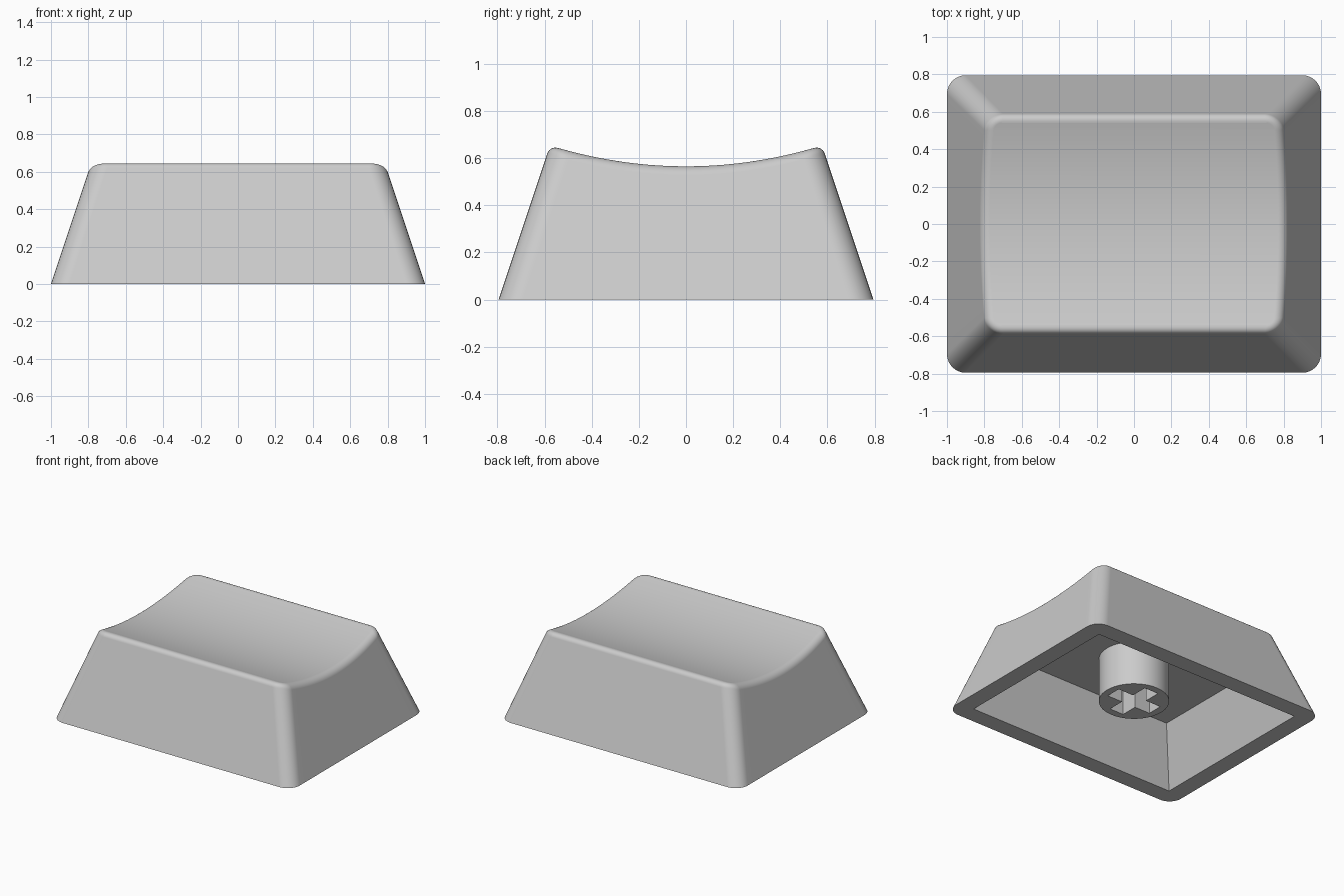
import bpy, bmesh, math

if "Cube" in bpy.data.objects:
    bpy.data.objects.remove(bpy.data.objects["Cube"])

HX, HY = 1.0, 0.795        # half sizes at the base
CORNER = 0.10              # vertical corner radius
FILLET = 0.055             # rounding of the top edge
SLOPE = 1 / 3              # inward lean of the walls
CEILING = 0.42             # height of the hollow inside

grey = bpy.data.materials.new("light grey plastic")
grey.diffuse_color = (0.6, 0.6, 0.6, 1)
grey.use_nodes = True
grey.node_tree.nodes["Principled BSDF"].inputs["Base Color"].default_value = grey.diffuse_color


def dish(y):
    """Height of the scooped top surface."""
    return 0.565 + 0.265 * y * y


def finish(bm, name):
    bmesh.ops.recalc_face_normals(bm, faces=bm.faces)
    mesh = bpy.data.meshes.new(name)
    bm.to_mesh(mesh)
    bm.free()
    mesh.materials.append(grey)
    obj = bpy.data.objects.new(name, mesh)
    bpy.context.collection.objects.link(obj)
    bpy.ops.object.select_all(action='DESELECT')
    obj.select_set(True)
    bpy.context.view_layer.objects.active = obj
    bpy.ops.object.shade_smooth_by_angle(angle=math.radians(35))
    weighted = obj.modifiers.new("flat walls", 'WEIGHTED_NORMAL')
    weighted.keep_sharp = True
    return obj


def loop(bm, points):
    return [bm.verts.new(p) for p in points]


def bridge(bm, a, b):
    n = len(a)
    for i in range(n):
        j = (i + 1) % n
        bm.faces.new((a[i], a[j], b[j], b[i]))


def fill_between(bm, a, b):
    """Flat face with a hole, between two loops."""
    edges = [bm.edges.get((l[i - 1], l[i])) for l in (a, b) for i in range(len(l))]
    bmesh.ops.triangle_fill(bm, use_beauty=True, edges=edges, normal=(0, 0, -1))


# Right half of the rounded outline: (position along side, outward direction)
outline = []
for k in range(9):
    a = math.radians(-90 + 90 * k / 8)
    outline.append((-1, math.cos(a), math.sin(a)))
outline += [(-1 + 2 * k / 20, 1, 0) for k in range(1, 20)]
for k in range(9):
    a = math.radians(90 * k / 8)
    outline.append((1, math.cos(a), math.sin(a)))

lean = math.atan(SLOPE)


def ring(bm, t=None):
    """Base ring, or a ring at angle t around the top fillet."""
    right = []
    for f, nx, ny in outline:
        y = f * 0.55
        for _ in range(5):
            zc = 0 if t is None else dish(y) - FILLET
            inset = 0 if t is None else FILLET / math.cos(lean) - FILLET * math.cos(t)
            x = HX - CORNER - zc * SLOPE + nx * (CORNER - inset)
            y = f * (HY - CORNER - zc * SLOPE) + ny * (CORNER - inset)
        z = 0 if t is None else zc + FILLET * math.sin(t)
        right.append((x, y, z))
    return loop(bm, right + [(-x, y, z) for x, y, z in reversed(right)])


# Shell: walls, rounded edge and scooped top
bm = bmesh.new()
steps = 7
rings = [ring(bm)]
rings += [ring(bm, lean + (math.pi / 2 - lean) * k / steps) for k in range(steps + 1)]
for low, high in zip(rings, rings[1:]):
    bridge(bm, low, high)
top, n = rings[-1], len(rings[-1])
for i in range(n // 2 - 1):
    bm.faces.new((top[i], top[i + 1], top[n - 2 - i], top[n - 1 - i]))

# Hollow underside with a flat rim
def rectangle(hx, hy, z):
    return loop(bm, [(hx, -hy, z), (hx, hy, z), (-hx, hy, z), (-hx, -hy, z)])

opening = rectangle(0.87, 0.665, 0)
inner = rectangle(0.87 - CEILING * SLOPE, 0.665 - CEILING * SLOPE, CEILING)
bridge(bm, opening, inner)
bm.faces.new(inner)
fill_between(bm, rings[0], opening)
finish(bm, "keycap_shell")

# Stem: round post with a cross-shaped socket
bm = bmesh.new()
circle = [(0.24 * math.cos(math.tau * k / 48), 0.24 * math.sin(math.tau * k / 48))
          for k in range(48)]
w, arm = 0.058, 0.185
cross = []
for k in range(4):
    c, s = round(math.cos(k * math.pi / 2)), round(math.sin(k * math.pi / 2))
    cross += [(c * x - s * y, s * x + c * y) for x, y in ((arm, -w), (arm, w), (w, w))]
ends = []
for shape in (circle, cross):
    low = loop(bm, [(x, y, 0.09) for x, y in shape])
    high = loop(bm, [(x, y, CEILING) for x, y in shape])
    bridge(bm, low, high)
    ends.append(low)
fill_between(bm, *ends)
finish(bm, "stem")
